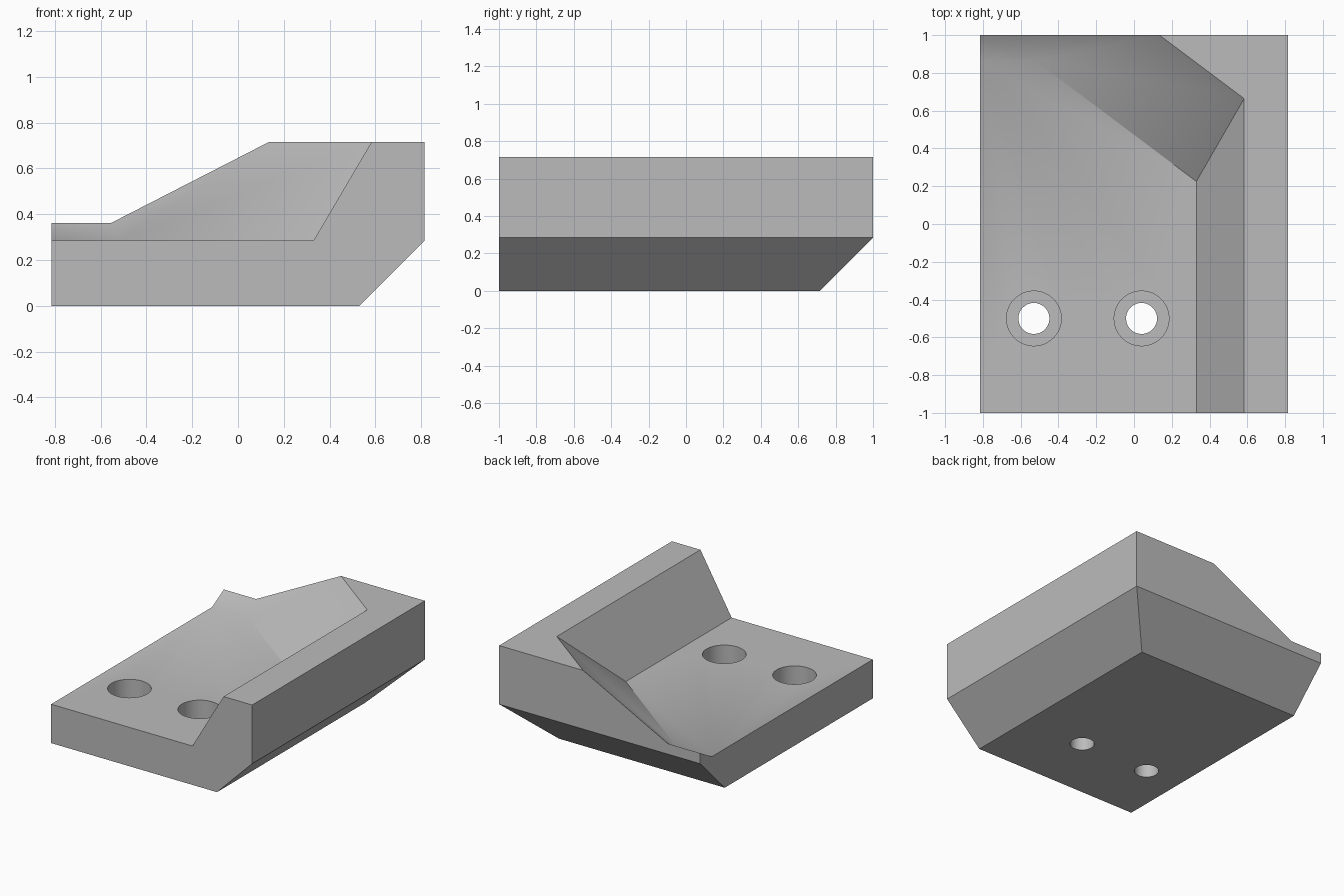
import bpy, bmesh, math
from mathutils import Vector, Matrix

if "Cube" in bpy.data.objects:
    bpy.data.objects.remove(bpy.data.objects["Cube"])

HX, H, FLOOR = 0.815, 0.715, 0.285


def convex(name, lo, hi, planes):
    """Box from lo to hi, trimmed by (point, outward normal) planes."""
    lo, hi = Vector(lo), Vector(hi)
    bm = bmesh.new()
    bmesh.ops.create_cube(bm, size=1, matrix=Matrix.Translation((lo + hi) / 2)
                          @ Matrix.Diagonal((*(hi - lo), 1)))
    for point, normal in planes:
        bmesh.ops.bisect_plane(bm, geom=bm.verts[:] + bm.edges[:] + bm.faces[:],
                               plane_co=point, plane_no=normal, clear_outer=True)
        bmesh.ops.holes_fill(bm, edges=[e for e in bm.edges if e.is_boundary])
    bmesh.ops.recalc_face_normals(bm, faces=bm.faces[:])
    return add(name, bm)


def cylinder(name, x, y, radius, z0, z1):
    bm = bmesh.new()
    bmesh.ops.create_cone(bm, cap_ends=True, segments=64, radius1=radius, radius2=radius,
                          depth=z1 - z0, matrix=Matrix.Translation((x, y, (z0 + z1) / 2)))
    return add(name, bm)


def add(name, bm):
    mesh = bpy.data.meshes.new(name)
    bm.to_mesh(mesh)
    bm.free()
    obj = bpy.data.objects.new(name, mesh)
    bpy.context.collection.objects.link(obj)
    return obj


# Block with 45 degree chamfers under the right and back sides
block = convex("mounting_block", (-HX, -1, 0), (HX, 1, H), [
    ((HX, 0, FLOOR), (1, 0, -1)),
    ((0, 1, FLOOR), (0, 1, -1)),
])

# Pocket above the floor, bounded by the rib, the diagonal wedge and the back ramp
pocket = convex("pocket_cutter", (-1.2, -1.4, FLOOR), (1.2, 1.4, 1.2), [
    ((0.33, 0, FLOOR), (0.43, 0, -0.253)),
    ((0.33, 0.225, FLOOR), (0.6 * 0.43, 0.8 * 0.43, -0.503)),
    ((0, 0.865, FLOOR), (0, 0.077, -0.135)),
])

# Counterbored screw holes
cutters = [pocket]
for x in (-0.53, 0.04):
    cutters.append(cylinder("counterbore_cutter", x, -0.5, 0.145, FLOOR - 0.17, 0.5))
    cutters.append(cylinder("through_hole_cutter", x, -0.5, 0.082, -0.2, 0.4))

bpy.context.view_layer.objects.active = block
block.select_set(True)
for c in cutters:
    mod = block.modifiers.new("cut", 'BOOLEAN')
    mod.operation, mod.solver, mod.object = 'DIFFERENCE', 'EXACT', c
    bpy.ops.object.modifier_apply(modifier=mod.name)
for c in cutters:
    bpy.data.objects.remove(c)

# Single grey finish
grey = bpy.data.materials.new("grey")
grey.diffuse_color = (0.5, 0.5, 0.5, 1)
grey.use_nodes = True
grey.node_tree.nodes["Principled BSDF"].inputs["Base Color"].default_value = grey.diffuse_color
block.data.materials.clear()
block.data.materials.append(grey)
for p in block.data.polygons:
    p.material_index = 0
bpy.ops.object.shade_smooth_by_angle(angle=math.radians(30))
